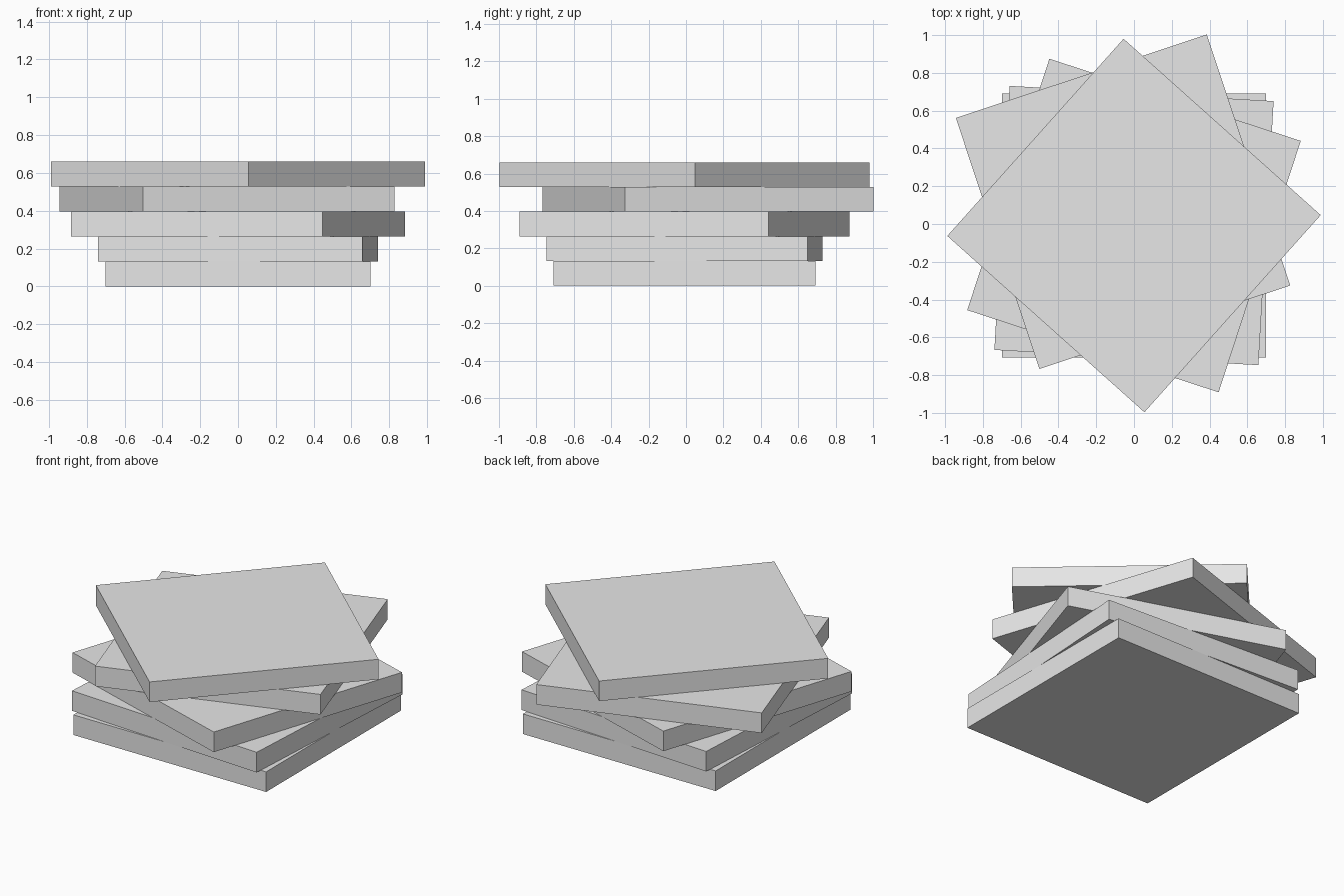
import bpy
from math import radians

cube = bpy.data.objects.get("Cube")
if cube:
    bpy.data.objects.remove(cube, do_unlink=True)

SIDE = 1.4
THICK = 0.132

# Shared plain grey material
grey = bpy.data.materials.new("light_grey")
grey.use_nodes = True
colour = (0.8, 0.8, 0.8, 1.0)
grey.diffuse_color = colour
grey.node_tree.nodes["Principled BSDF"].inputs["Base Color"].default_value = colour


def add_slab(name, level, angle, x, y):
    """Square slab at a stack level, turned about z."""
    bpy.ops.mesh.primitive_cube_add(
        size=1, location=(x, y, (level + 0.5) * THICK),
        rotation=(0, 0, radians(angle)))
    slab = bpy.context.object
    slab.name = name
    slab.scale = (SIDE, SIDE, THICK)
    slab.data.materials.append(grey)


# Stack from bottom to top: name, turn in degrees, centre
slabs = [
    ("bottom_slab", 0, 0, -0.008),
    ("second_slab", -3.3, 0, -0.008),
    ("middle_slab", -18.1, 0, -0.008),
    ("fourth_slab", 18.4, -0.058, 0.118),
    ("top_slab", 48.2, 0, -0.008),
]
for level, (name, angle, x, y) in enumerate(slabs):
    add_slab(name, level, angle, x, y)
